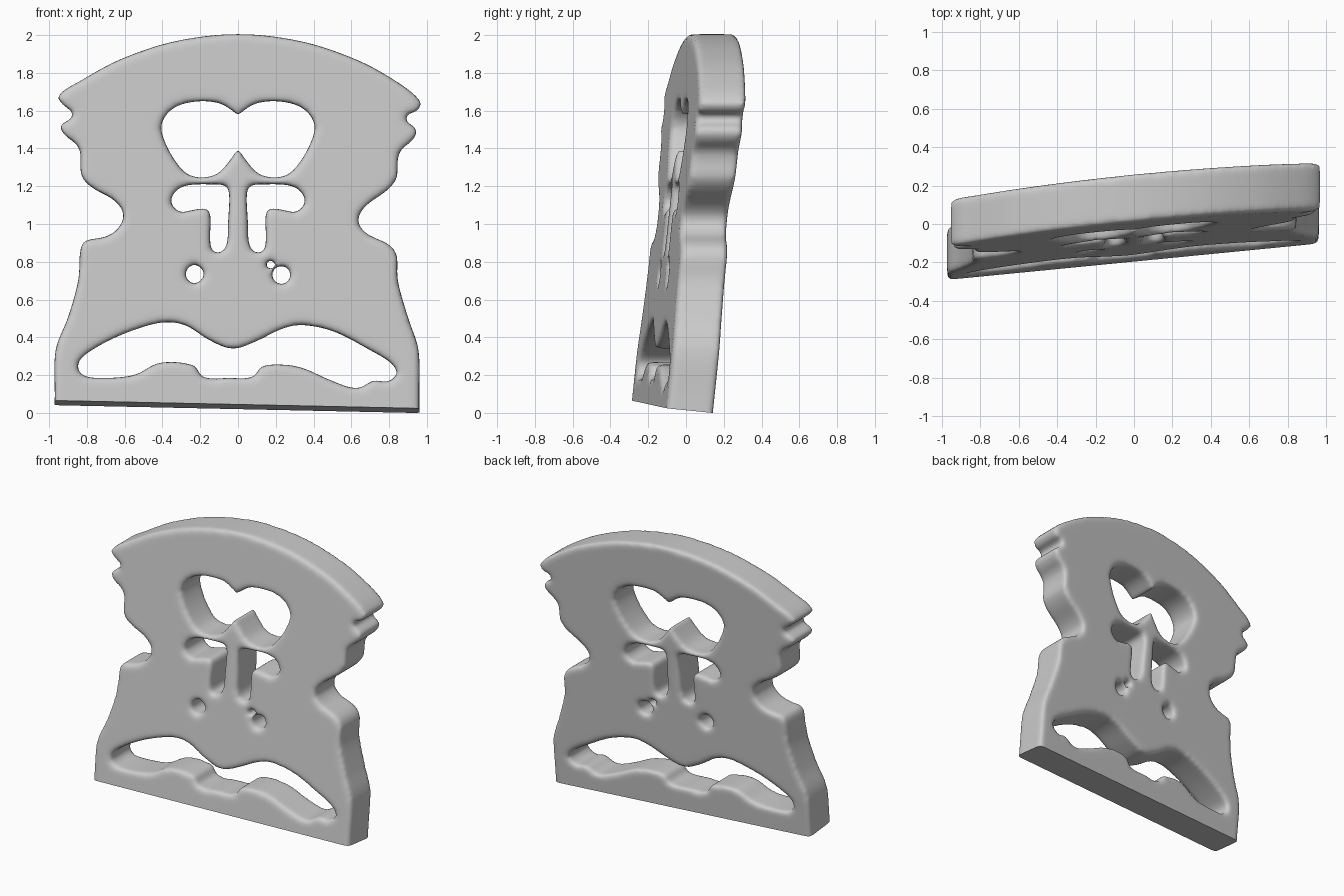
import bpy
import bmesh
import math
from mathutils import Vector
from mathutils.geometry import interpolate_bezier

THICKNESS = 0.25
LEAN_BACK = 0.105   # y gained per unit of height
TURN = 0.1          # y gained per unit of width

default_cube = bpy.data.objects.get("Cube")
if default_cube:
    bpy.data.objects.remove(default_cube, do_unlink=True)


def mirrored(half):
    """Close a half profile by reflecting it across x = 0."""
    return half + [(-x, z) for x, z in reversed(half) if x > 0]


def flipped(points):
    return [(-x, z) for x, z in points]


def is_corner(point):
    """Foot corners and the two heart points stay sharp."""
    return point.y < 0 or (point.x == 0 and point.y < 1.6)


def smooth_loop(points, steps=8):
    """Sample a smooth closed curve through the given points."""
    pts = [Vector(p) for p in points]
    count = len(pts)
    tangents = []
    for i, point in enumerate(pts):
        if is_corner(point):
            tangents.append(Vector((0, 0)))
        else:
            tangents.append((pts[(i + 1) % count] - pts[i - 1]).normalized())
    loop = []
    for i, start in enumerate(pts):
        j = (i + 1) % count
        end = pts[j]
        reach = (end - start).length / 3
        segment = interpolate_bezier(start, start + tangents[i] * reach,
                                     end - tangents[j] * reach, end, steps)
        loop.extend(segment[:-1])
    return loop


def round_hole(x, z, radius, sides=8):
    angles = [2 * math.pi * i / sides for i in range(sides)]
    return [(x + radius * math.cos(a), z + radius * math.sin(a)) for a in angles]


# Outer outline: right half going down, then left half going up
outline_right = [
    (0, 2.005), (0.33, 1.968), (0.62, 1.873), (0.83, 1.76), (0.965, 1.65),
    (0.95, 1.6), (0.895, 1.58), (0.89, 1.545), (0.945, 1.5), (0.925, 1.445),
    (0.865, 1.395), (0.845, 1.34), (0.84, 1.245), (0.79, 1.18), (0.67, 1.09),
    (0.635, 1.015), (0.68, 0.95), (0.8, 0.89), (0.84, 0.835), (0.845, 0.705),
    (0.9, 0.505), (0.955, 0.335), (0.96, 0.1), (0.96, -0.15)]
outline_left = [
    (-0.97, -0.15), (-0.97, 0.1), (-0.965, 0.335), (-0.9, 0.505),
    (-0.845, 0.705), (-0.835, 0.86), (-0.81, 0.91), (-0.71, 0.93),
    (-0.64, 0.97), (-0.605, 1.05), (-0.655, 1.125), (-0.775, 1.195),
    (-0.83, 1.26), (-0.84, 1.4), (-0.92, 1.475), (-0.94, 1.52),
    (-0.88, 1.56), (-0.875, 1.59), (-0.93, 1.635), (-0.95, 1.68),
    (-0.83, 1.76), (-0.62, 1.873), (-0.33, 1.968)]

# Heart-shaped window
heart = mirrored([
    (0, 1.575), (0.085, 1.635), (0.21, 1.65), (0.34, 1.615), (0.405, 1.53),
    (0.385, 1.43), (0.315, 1.31), (0.25, 1.255), (0.15, 1.25), (0.085, 1.285),
    (0, 1.4)])

# Hooked slot, used on both sides
slot = [
    (0.06, 1.2), (0.14, 1.21), (0.27, 1.205), (0.33, 1.175), (0.355, 1.115),
    (0.31, 1.065), (0.235, 1.075), (0.165, 1.08), (0.145, 1.04), (0.148, 0.94),
    (0.14, 0.865), (0.105, 0.845), (0.062, 0.88), (0.052, 1.02), (0.046, 1.15)]

# Wide opening between the feet
foot_opening = [
    (-0.85, 0.25), (-0.82, 0.3), (-0.68, 0.385), (-0.52, 0.45), (-0.39, 0.48),
    (-0.28, 0.465), (-0.15, 0.385), (-0.03, 0.34), (0.085, 0.375),
    (0.245, 0.45), (0.35, 0.465), (0.51, 0.43), (0.695, 0.335), (0.815, 0.26),
    (0.84, 0.205), (0.79, 0.165), (0.72, 0.172), (0.63, 0.13), (0.485, 0.175),
    (0.35, 0.235), (0.245, 0.255), (0.125, 0.245), (0.08, 0.19),
    (-0.045, 0.185), (-0.19, 0.19), (-0.23, 0.25), (-0.415, 0.265),
    (-0.55, 0.2), (-0.76, 0.185), (-0.83, 0.205)]

loops = [outline_right + outline_left, heart, slot, flipped(slot), foot_opening,
         round_hole(-0.23, 0.735, 0.05), round_hole(0.23, 0.73, 0.05),
         round_hole(0.172, 0.785, 0.027)]

# Flat plate with holes, as a filled and extruded curve
curve = bpy.data.curves.new("plate_profile", 'CURVE')
curve.dimensions = '2D'
curve.fill_mode = 'BOTH'
curve.extrude = THICKNESS / 2
for points in loops:
    samples = smooth_loop(points)
    spline = curve.splines.new('POLY')
    spline.points.add(len(samples) - 1)
    for target, sample in zip(spline.points, samples):
        target.co = (sample.x, sample.y, 0, 1)
    spline.use_cyclic_u = True

collection = bpy.context.scene.collection
profile = bpy.data.objects.new("plate_profile", curve)
collection.objects.link(profile)


def evaluated_mesh(obj):
    bpy.context.view_layer.update()
    graph = bpy.context.evaluated_depsgraph_get()
    return bpy.data.meshes.new_from_object(obj.evaluated_get(graph))


mesh = evaluated_mesh(profile)
bpy.data.objects.remove(profile, do_unlink=True)
bm = bmesh.new()
bm.from_mesh(mesh)
bmesh.ops.remove_doubles(bm, verts=bm.verts, dist=0.0001)
bmesh.ops.recalc_face_normals(bm, faces=bm.faces)
bm.to_mesh(mesh)
bm.free()

# Soften every edge by remeshing and relaxing
bridge = bpy.data.objects.new("string_bridge", mesh)
collection.objects.link(bridge)
remesh = bridge.modifiers.new("remesh", 'REMESH')
remesh.mode = 'VOXEL'
remesh.voxel_size = 0.014
relax = bridge.modifiers.new("relax", 'SMOOTH')
relax.factor = 0.5
relax.iterations = 14
softened = evaluated_mesh(bridge)
bridge.modifiers.clear()
bridge.data = softened

# Stand upright, cut the flat sole, then lean and turn the plate
bm = bmesh.new()
bm.from_mesh(softened)
for v in bm.verts:
    x, height, depth = v.co
    v.co = (x, THICKNESS / 2 - depth, height)
cut = bmesh.ops.bisect_plane(
    bm, geom=bm.verts[:] + bm.edges[:] + bm.faces[:],
    plane_co=(0, 0, 0.045), plane_no=(0.0215, 0.1, 1), clear_inner=True)
rim = [g for g in cut["geom_cut"] if isinstance(g, bmesh.types.BMEdge)]
bmesh.ops.contextual_create(bm, geom=rim)
for v in bm.verts:
    v.co.y += TURN * v.co.x + LEAN_BACK * v.co.z - 0.2
lowest = min(v.co.z for v in bm.verts)
for v in bm.verts:
    v.co.z -= lowest
bmesh.ops.recalc_face_normals(bm, faces=bm.faces)
bm.to_mesh(softened)
bm.free()

# Plain grey finish
grey = bpy.data.materials.new("plain_grey")
grey.use_nodes = True
colour = (0.6, 0.6, 0.6, 1)
grey.diffuse_color = colour
grey.node_tree.nodes["Principled BSDF"].inputs["Base Color"].default_value = colour
softened.materials.clear()
softened.materials.append(grey)

bpy.ops.object.select_all(action='DESELECT')
bridge.select_set(True)
bpy.context.view_layer.objects.active = bridge
bpy.ops.object.shade_smooth_by_angle(angle=math.radians(45))
